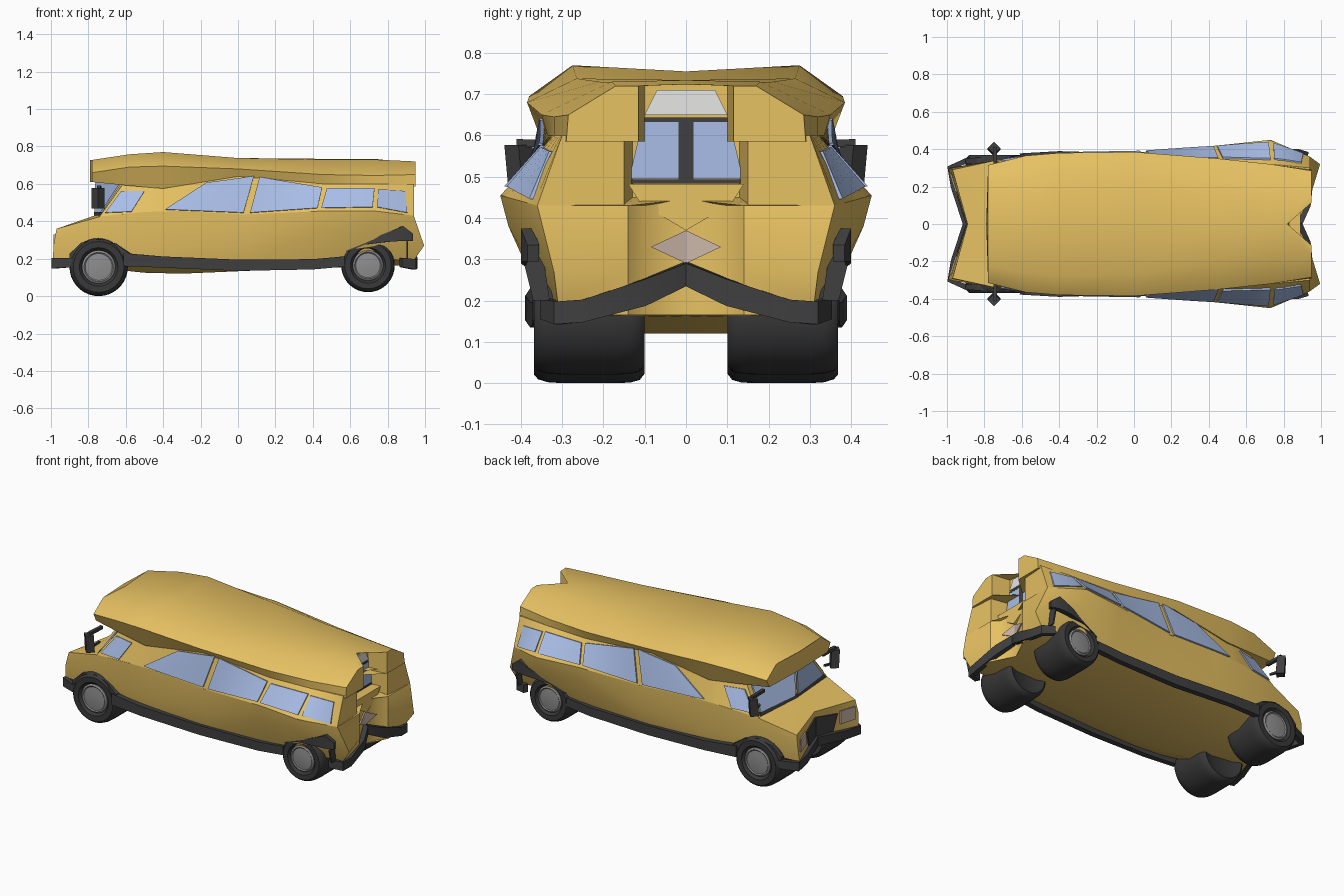
import bpy, bmesh, math
from mathutils import Vector

if "Cube" in bpy.data.objects:
    bpy.data.objects.remove(bpy.data.objects["Cube"])


def material(name, r, g, b):
    m = bpy.data.materials.new(name)
    m.diffuse_color = (r, g, b, 1)
    m.use_nodes = True
    m.node_tree.nodes["Principled BSDF"].inputs["Base Color"].default_value = m.diffuse_color
    return m


YELLOW = material("yellow paint", .81, .545, .125)
GLASS = material("blue glass", .42, .54, .84)
DARK = material("dark trim", .05, .05, .05)
RUBBER = material("tyre rubber", .04, .04, .04)
METAL = material("grey hub", .27, .27, .27)
LAMP = material("pale lamp", .60, .47, .39)
LIGHT = material("light panel", .88, .88, .86)


def skin(name, rings, mat, closed=True, angle=28):
    """Skin a row of point rings, mirror across y = 0 and make an object."""
    bm = bmesh.new()
    grid = [[bm.verts.new(p) for p in ring] for ring in rings]
    n = len(grid[0])
    for a, b in zip(grid, grid[1:]):
        for i in range(n if closed else n - 1):
            j = (i + 1) % n
            bm.faces.new((a[i], a[j], b[j], b[i]))
    if closed:
        bm.faces.new(grid[0])
        bm.faces.new(grid[-1])
    dup = bmesh.ops.duplicate(bm, geom=bm.verts[:] + bm.edges[:] + bm.faces[:])["geom"]
    for v in dup:
        if isinstance(v, bmesh.types.BMVert):
            v.co.y = -v.co.y
    bmesh.ops.remove_doubles(bm, verts=bm.verts[:], dist=.0005)
    bmesh.ops.recalc_face_normals(bm, faces=bm.faces[:])
    me = bpy.data.meshes.new(name)
    bm.to_mesh(me)
    bm.free()
    me.materials.append(mat)
    for p in me.polygons:
        p.use_smooth = True
    me.set_sharp_from_angle(angle=math.radians(angle))
    ob = bpy.data.objects.new(name, me)
    bpy.context.collection.objects.link(ob)
    return ob


def shell(name, rails, head, tail, lifts, mat):
    """Closed half shell from long rails, with folded-in front and rear ends."""
    full = [[(x, y, r[0][2]) for x, y in head] + list(map(tuple, r)) +
            [(x, y, r[-1][2]) for x, y in tail] for r in rails]
    lo, hi = head[0][0], tail[-1][0]

    def centre(r, rise):
        return [(min(max(x, lo), hi), 0, z + (rise[0] if x < .2 else rise[1]))
                if y else (x, y, z) for x, y, z in r]
    return skin(name, [centre(full[0], (0, 0))] + full + [centre(full[-1], lifts)],
                mat, closed=False, angle=38)


def strip(name, path, thick, mat):
    """Bar along a path of (x, y, z, height)."""
    rings = []
    for i, (x, y, z, h) in enumerate(path):
        a, b = path[max(i - 1, 0)], path[min(i + 1, len(path) - 1)]
        n = Vector((b[1] - a[1], a[0] - b[0], 0)).normalized() * thick / 2
        p, u = Vector((x, y, z)), Vector((0, 0, h / 2))
        rings.append([p - n - u, p + n - u, p + n + u, p - n + u])
    return skin(name, rings, mat)


def plate(name, pts, offset, mat):
    o = Vector(offset)
    return skin(name, [pts, [Vector(p) + o for p in pts]], mat)


def rail(ys, zs, xs):
    return list(zip(xs, ys, zs))


def at(r, x):
    """Point of a rail at a given x."""
    if x <= r[0][0]:
        return Vector(r[0])
    for a, b in zip(r, r[1:]):
        if x <= b[0]:
            return Vector(a).lerp(Vector(b), (x - a[0]) / (b[0] - a[0]))
    return Vector(r[-1])


# lower body with hood
XS = [-.97, -.74, -.5, -.3, .05, .45, .73, .94]
floor = rail([.22] * 8, [.165, .15, .125, .12, .135, .15, .16, .165], XS)
sill = rail([.29, .32, .345, .35, .35, .34, .33, .31],
            [.2, .2, .18, .17, .17, .18, .2, .19], [-.99] + XS[1:])
waist = rail([.30, .335, .365, .37, .385, .40, .43, .32],
             [.28, .29, .27, .26, .28, .36, .38, .27], [-.985] + XS[1:-1] + [.995])
belt = rail([.29, .34, .37, .378, .385, .42, .45, .36],
            [.36, .425, .45, .455, .435, .455, .455, .43], XS)
shell("lower_body", [floor, sill, waist, belt], [(-.89, 0)],
      [(.94, .14), (.90, .10), (.87, 0)], (.015, .015), YELLOW)

# cabin sides, resampled so the twisted panels stay smooth
low = belt[1:]
high = rail([.28, .32, .335, .345, .335, .32, .30],
            [.62, .60, .61, .65, .60, .60, .60], [-.60, -.48] + XS[3:])
steps = [-.48 + i * .05 for i in range(29)]
shell("cabin", [[r[0]] + [at(r, x) for x in steps] + [r[-1]] for r in (low, high)],
      [(-.76, 0)], [(.93, .15), (.82, .13), (.80, 0)], (0, 0), YELLOW)

# roof with overhanging brow and rear fins
RX = [-.78, -.58, -.4, 0, .45, .73, .95]
under = rail([.29, .32, .345, .35, .335, .32, .29], [.61, .59, .575, .64, .60, .585, .585], RX)
edge = rail([.315, .365, .38, .385, .35, .32, .285], [.66, .69, .695, .68, .65, .645, .65], RX)
shoulder = rail([.22, .26, .275, .265, .21, .18, .17], [.728, .758, .77, .738, .73, .73, .72], RX)
shell("roof", [under, edge, shoulder], [(-.79, 0)],
      [(.95, .115), (.83, .10), (.82, 0)], (-.015, .004), YELLOW)

# side windows: bottom edge and top edge, as plates following the cabin side
WINDOWS = {
    "quarter_window": [(-.71, .445), (-.57, .45), (-.625, .56), (-.50, .56)],
    "front_door_window": [(-.39, .462), (.03, .445), (-.17, .605), (.085, .64)],
    "middle_window": [(.065, .445), (.425, .47), (.115, .635), (.45, .58)],
    "rear_door_window": [(.445, .47), (.72, .475), (.475, .575), (.73, .575)],
    "rear_quarter_window": [(.745, .475), (.905, .445), (.75, .57), (.895, .56)],
}
for name, corners in WINDOWS.items():
    bl, br, tl, tr = map(Vector, corners)
    rings = []
    for i in range(7):
        ring = []
        for end in (bl.lerp(br, i / 6), tl.lerp(tr, i / 6)):
            a, b = at(low, end.x), at(high, end.x)
            t = (end.y - a.z) / (b.z - a.z)
            ring.append(Vector((end.x, a.y + (b.y - a.y) * t, end.y)))
        o = Vector((0, .009, .002))
        rings.append(ring + [ring[1] + o, ring[0] + o])
    skin(name, rings, GLASS)

# windscreen and wiper bar on the raked front face of the cabin
screen = [Vector(p) for p in ((-.76, 0, .425), (-.74, .34, .425), (-.60, .28, .62), (-.76, 0, .62))]


def on_screen(u, v):
    return screen[0].lerp(screen[1], u).lerp(screen[3].lerp(screen[2], u), v)


plate("windscreen", [on_screen(u, v) for u, v in ((.04, .12), (.92, .12), (.92, .95), (.04, .95))],
      (-.009, 0, 0), GLASS)
plate("windscreen_base", [on_screen(u, v) for u, v in ((0, .03), (.95, .03), (.95, .12), (0, .12))],
      (-.009, 0, 0), DARK)

# rear window, its frame, the pale panel above and the lip below
plate("rear_window", [(.825, .015, .495), (.825, .138, .495), (.825, .105, .635), (.825, .015, .635)],
      (.008, 0, 0), GLASS)
plate("rear_window_divider", [(.825, 0, .49), (.825, .018, .49), (.825, .018, .64), (.825, 0, .64)],
      (.009, 0, 0), DARK)
for z, w in ((.488, .14), (.638, .10)):
    strip("rear_window_frame", [(.829, w, z, .01), (.829, 0, z, .01)], .009, DARK)
plate("rear_top_panel", [(.826, 0, .65), (.826, .10, .65), (.826, .07, .71), (.826, 0, .71)],
      (.009, 0, 0), LIGHT)
plate("rear_lip", [(.80, 0, .482), (.80, .14, .482), (.80, .11, .435), (.80, 0, .37)],
      (.09, 0, 0), YELLOW)
plate("rear_plate", [(.872, 0, .29), (.897, .085, .33), (.872, 0, .37)], (.008, 0, 0), LAMP)
plate("rear_corner_trim", [(.90, .33, .2), (.90, .37, .2), (.90, .39, .28), (.90, .355, .37)],
      (.009, 0, 0), DARK)


# nose: grille and headlamps on the two slanted halves
def nose(y, z):
    return (-.89 - .095 * y / .295, y, z)


plate("grille", [nose(0, .22), nose(.12, .22), nose(.15, .32), nose(0, .34)], (-.009, 0, 0), DARK)
plate("headlamp", [nose(.17, .25), nose(.27, .25), nose(.27, .33), nose(.17, .33)], (-.009, 0, 0), LAMP)

# bumpers, sills and wheel arches
strip("front_bumper", [(-.88, .345, .18, .05), (-.985, .30, .175, .055), (-.965, .2, .18, .055),
                       (-.90, 0, .195, .055)], .03, DARK)
strip("rear_bumper", [(.87, .34, .18, .05), (.94, .31, .17, .055), (.945, .25, .175, .055),
                      (.93, .1, .22, .065), (.885, 0, .265, .055)], .03, DARK)
strip("sill_trim", [(-.61, .36, .195, .07), (-.4, .372, .182, .06), (0, .36, .165, .06),
                    (.4, .355, .17, .055), (.57, .35, .185, .055)], .035, DARK)
strip("front_arch", [(-.9, .335, .21, .03), (-.84, .34, .27, .03), (-.74, .34, .295, .025),
                     (-.65, .345, .265, .03), (-.58, .36, .205, .05)], .03, DARK)
strip("rear_flare", [(.58, .35, .245, .02), (.68, .365, .285, .02), (.80, .385, .315, .05),
                     (.88, .385, .335, .08), (.93, .37, .315, .04)], .03, DARK)

# wing mirrors on their arms
strip("mirror_arm", [(-.74, .29, .58, .018), (-.745, .41, .582, .018)], .02, DARK)
strip("mirror_brace", [(-.735, .32, .50, .012), (-.745, .40, .49, .012)], .012, DARK)
c = Vector((-.748, .402, 0))
skin("mirror", [[c + Vector((.034 * math.cos(a), .034 * math.sin(a) + dy, z))
                 for a in (0, math.pi / 2, math.pi, math.pi * 1.5)]
                for z, dy in ((.468, -.006), (.577, .004))], DARK)

# wheels
TYRE = [(.5, .12), (.85, .10), (.95, .112), (.99, .135), (1, .17), (1, .30), (.985, .335),
        (.94, .358), (.87, .368), (.66, .367), (.57, .35)]
HUB = [(.56, .34), (.56, .356), (.50, .362), (.46, .357), (.2, .362)]
for end, x, z, r in (("front", -.745, .156, .156), ("rear", .695, .164, .143)):
    for part, profile, mat in (("tyre", TYRE, RUBBER), ("hub", HUB, METAL)):
        skin(f"{end}_{part}", [[(x + r * k * math.cos(a), y, z + r * k * math.sin(a))
                                for a in [i * math.tau / 36 for i in range(36)]]
                               for k, y in profile], mat, angle=40)
